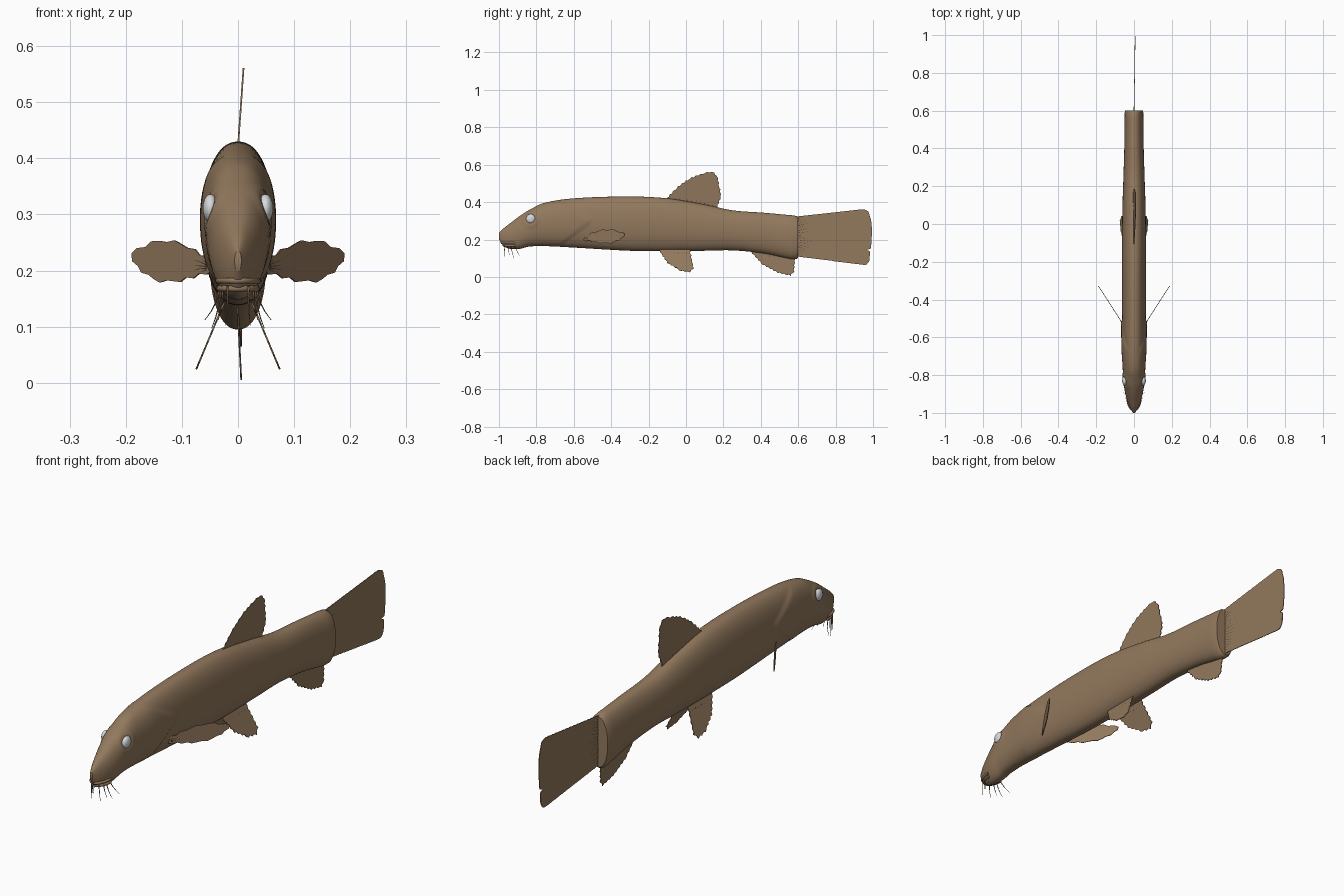
import bpy, bmesh, math
from mathutils import Vector

cube = bpy.data.objects.get("Cube")
if cube:
    bpy.data.objects.remove(cube, do_unlink=True)


def material(name, rgb):
    m = bpy.data.materials.new(name)
    m.use_nodes = True
    m.diffuse_color = (*rgb, 1)
    m.node_tree.nodes["Principled BSDF"].inputs["Base Color"].default_value = (*rgb, 1)
    return m


BROWN = material("skin_brown", (0.29, 0.19, 0.11))
DARK = material("ray_dark_brown", (0.07, 0.045, 0.03))
WHITE = material("eye_pale_grey", (0.68, 0.70, 0.73))


def finish(name, bm, mat, smooth=True):
    bmesh.ops.recalc_face_normals(bm, faces=bm.faces)
    me = bpy.data.meshes.new(name)
    bm.to_mesh(me)
    bm.free()
    me.materials.append(mat)
    ob = bpy.data.objects.new(name, me)
    bpy.context.collection.objects.link(ob)
    if smooth:
        bpy.ops.object.select_all(action='DESELECT')
        ob.select_set(True)
        bpy.context.view_layer.objects.active = ob
        bpy.ops.object.shade_smooth_by_angle(angle=math.radians(50))
    return ob


def strands(name, paths, radius, mat):
    """Tapering thin tubes along point lists."""
    cu = bpy.data.curves.new(name, 'CURVE')
    cu.dimensions = '3D'
    cu.bevel_depth = radius
    cu.bevel_resolution = 1
    cu.use_fill_caps = True
    for path in paths:
        sp = cu.splines.new('POLY')
        sp.points.add(len(path) - 1)
        for i, p in enumerate(path):
            sp.points[i].co = (*p, 1)
            sp.points[i].radius = 1 - 0.75 * i / (len(path) - 1)
    cu.materials.append(mat)
    ob = bpy.data.objects.new(name, cu)
    bpy.context.collection.objects.link(ob)
    return ob


# Body stations: y, top z, bottom z, half width
STATIONS = [(-1.0, .235, .20, .006), (-.975, .26, .165, .02), (-.94, .287, .15, .034),
            (-.89, .325, .15, .048), (-.84, .357, .162, .055), (-.76, .395, .165, .060),
            (-.6, .42, .157, .062), (-.3, .43, .14, .064), (-.1, .42, .138, .064),
            (.1, .387, .14, .061), (.25, .356, .142, .056), (.42, .343, .125, .051),
            (.54, .332, .10, .050), (.585, .328, .093, .050), (.60, .32, .103, .047)]


def section(y):
    """Cubic interpolation between the stations."""
    s = STATIONS
    i = max(k for k in range(len(s) - 1) if s[k][0] <= y + 1e-6)
    a, b = s[i], s[i + 1]
    p, n = s[max(i - 1, 0)], s[min(i + 2, len(s) - 1)]
    h = b[0] - a[0]
    t = (y - a[0]) / h
    out = []
    for k in (1, 2, 3):
        ma = (b[k] - p[k]) / (b[0] - p[0]) * h
        mb = (n[k] - a[k]) / (n[0] - a[0]) * h
        out.append((2*t**3 - 3*t**2 + 1) * a[k] + (t**3 - 2*t**2 + t) * ma
                   + (3*t**2 - 2*t**3) * b[k] + (t**3 - t**2) * mb)
    return out


def step(v):
    v = min(max(v, 0), 1)
    return v * v * (3 - 2 * v)


def skin_point(y, a):
    top, bot, w = section(y)
    c, s = math.cos(a), math.sin(a)
    x = w * math.copysign(abs(c) ** .9, c)
    z = (top + bot) / 2 + (top - bot) / 2 * math.copysign(abs(s) ** .95, s)
    # raised gill cover with a pointed rear edge
    edge = -.495 - (1.0 * max(z - .30, 0) * 1.6 + max(.30 - z, 0) * 1.3)
    lift = step((edge - y) / .02) * step((y + .78) / .15) * step(abs(c) * 1.8 - .3)
    # shallow ring around the eye
    d = math.hypot(y + .83, z - .31)
    lift += .7 * math.exp(-((d - .034) / .01) ** 2) * step(abs(c) * 2)
    return Vector((x + math.copysign(.0055 * lift, c), y, z))


bm = bmesh.new()
SIDES = 64
ys = [-1 + .05 * (i / 10) ** 1.5 for i in range(10)]
ys += [-.95 + i * .0085 for i in range(60)]
ys += [-.44 + i * .02 for i in range(51)] + [.59, .595, .60]
rings = [[bm.verts.new(skin_point(y, 2 * math.pi * k / SIDES)) for k in range(SIDES)] for y in ys]
for r, q in zip(rings, rings[1:]):
    for k in range(SIDES):
        j = (k + 1) % SIDES
        bm.faces.new((r[k], r[j], q[j], q[k]))
bm.faces.new(rings[0])
bm.faces.new(rings[-1])
finish("body", bm, BROWN)


def fin(name, outline, place, root, rays, reach, teeth=.004):
    """Thin plate from an outline (first and last points at the root) plus fanned rays."""
    pts = []
    for a, b in zip(outline, outline[1:]):
        a, b = Vector(a), Vector(b)
        n = max(2, round((b - a).length / .012))
        d = (b - a).normalized()
        for i in range(n):
            off = teeth * (1 if i % 2 else -.3)
            pts.append(a.lerp(b, i / n) + Vector((-d.y, d.x)) * off)
    pts.append(Vector(outline[-1]))
    bm = bmesh.new()
    face = bm.faces.new([bm.verts.new(place(*p)) for p in pts])
    face.normal_update()
    half = face.normal * .0015
    bmesh.ops.translate(bm, verts=bm.verts, vec=-half)
    ext = bmesh.ops.extrude_face_region(bm, geom=list(bm.faces))
    bmesh.ops.translate(bm, vec=half * 2,
                        verts=[v for v in ext["geom"] if isinstance(v, bmesh.types.BMVert)])
    finish(name, bm, BROWN, smooth=False)
    r0, r1 = Vector(root[0]), Vector(root[1])
    paths = []
    for i in range(rays):
        t = (i + .5) / rays
        start = r0.lerp(r1, t)
        tip = pts[int((.15 + .7 * t) * (len(pts) - 1))]
        end = start.lerp(tip, reach * (1 if i % 2 else .75))
        paths.append([place(*start), place(*start.lerp(end, .5)), place(*end)])
    strands(name + "_rays", paths, .0022, DARK)


# Single fins, drawn in side profile (y, z)
fin("dorsal_fin", [(-.11, .41), (-.05, .475), (.02, .525), (.10, .555), (.14, .562), (.165, .54),
                   (.178, .48), (.185, .43), (.16, .36)],
    lambda y, z: Vector(((z - .42) * .07, y, z)), [(-.07, .415), (.15, .38)], 10, .35)
fin("anal_fin", [(.34, .14), (.41, .065), (.49, .022), (.56, .006), (.578, .03), (.585, .11)],
    lambda y, z: Vector(((.12 - z) * .05, y, z)), [(.38, .125), (.57, .10)], 7, .3)
fin("tail_fin", [(.58, .322), (.95, .362), (.975, .35), (.99, .30), (.995, .24), (.988, .152),
                 (.965, .145), (.985, .135), (.98, .085), (.965, .066), (.945, .065), (.58, .112)],
    lambda y, z: Vector(((y - .58) * .015, y, z)), [(.595, .315), (.595, .12)], 16, .5, .001)

# Paired fins
for side, sx in (("left", 1), ("right", -1)):
    fin(side + "_pectoral_fin",
        [(.045, .215), (.10, .248), (.14, .254), (.165, .243), (.19, .23), (.178, .207),
         (.15, .184), (.115, .18), (.045, .20)],
        lambda x, z, sx=sx: Vector((sx * x, -.535 + (x - .055) * 1.55, z)),
        [(.055, .215), (.055, .20)], 5, .6)
    fin(side + "_pelvic_fin",
        [(-.15, .15), (-.10, .075), (-.03, .033), (.02, .025), (.042, .045), (.02, .15)],
        lambda y, z, sx=sx: Vector((sx * (.03 + (.13 - z) * .42), y, z)),
        [(-.11, .13), (.01, .13)], 6, .35)

    # Eye
    bm = bmesh.new()
    bmesh.ops.create_uvsphere(bm, u_segments=24, v_segments=16, radius=.025)
    for v in bm.verts:
        v.co = Vector((v.co.x * .55 + sx * .049, v.co.y - .83, v.co.z + .311))
    finish(side + "_eye", bm, WHITE)

    # Barbels hanging from the mouth
    whiskers = []
    for x, y, dx, dy, length in ((.018, -.972, .004, .004, .07), (.027, -.955, .008, .012, .06),
                                 (.031, -.94, .016, .02, .075), (.034, -.92, .025, .03, .06)):
        whiskers.append([Vector((sx * (x + dx * t * t), y + dy * t, .172 - length * t))
                         for t in (0, .25, .5, .75, 1)])
    strands(side + "_barbels", whiskers, .0022, BROWN)

# Lips wrapping the snout
for name, z, grow in (("upper_lip", .182, .001), ("lower_lip", .168, -.001)):
    arc = [math.pi * i / 16 for i in range(17)]
    lip = strands(name, [[Vector(((.034 + grow) * math.cos(a), -.915 - (.065 + grow * 5) * math.sin(a), z))
                          for a in arc]], .006, BROWN)
    for p in lip.data.splines[0].points:
        p.radius = 1

# Nose bump
bm = bmesh.new()
bmesh.ops.create_uvsphere(bm, u_segments=16, v_segments=10, radius=.01)
for v in bm.verts:
    v.co = Vector((v.co.x * .8, v.co.y - .99, v.co.z * 1.5 + .228))
finish("nose", bm, BROWN)
